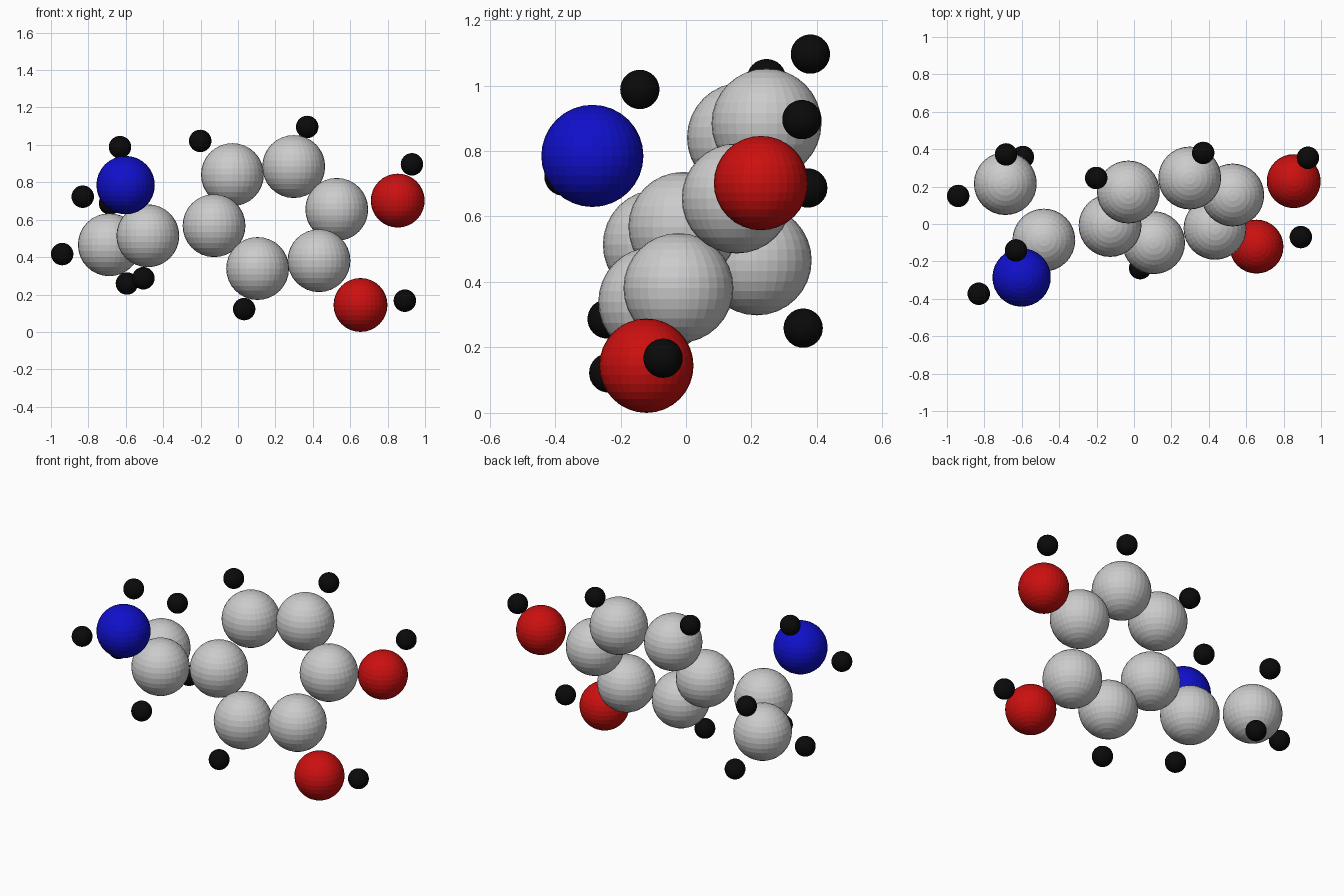
import bpy

if "Cube" in bpy.data.objects:
    bpy.data.objects.remove(bpy.data.objects["Cube"])


def colour(name, rgb):
    mat = bpy.data.materials.new(name)
    mat.diffuse_color = (*rgb, 1)
    mat.use_nodes = True
    mat.node_tree.nodes["Principled BSDF"].inputs["Base Color"].default_value = mat.diffuse_color
    return mat


# Atom kinds: radius and colour
KINDS = {
    "carbon": (0.168, None),
    "oxygen": (0.144, colour("red", (0.6, 0.005, 0.005))),
    "nitrogen": (0.156, colour("blue", (0.005, 0.005, 0.6))),
    "hydrogen": (0.060, colour("black", (0.003, 0.003, 0.003))),
}


def atom(kind, label, x, y, z):
    radius, mat = KINDS[kind]
    bpy.ops.mesh.primitive_uv_sphere_add(segments=32, ring_count=16, radius=radius, location=(x, y, z))
    ob = bpy.context.object
    ob.name = f"{kind}_{label}"
    if mat:
        ob.data.materials.append(mat)


# Tilted six-sided carbon ring
ring = [(-0.03, 0.171, 0.841), (0.298, 0.246, 0.884), (0.528, 0.155, 0.655),
        (0.433, -0.023, 0.381), (0.105, -0.10, 0.339), (-0.128, -0.008, 0.568)]
for i, p in enumerate(ring, 1):
    atom("carbon", f"ring_{i}", *p)

# Side chain with the nitrogen
atom("carbon", "chain_inner", -0.482, -0.086, 0.514)
atom("carbon", "chain_end", -0.688, 0.216, 0.466)
atom("nitrogen", "chain", -0.601, -0.286, 0.785)

# Two oxygens on the right of the ring
atom("oxygen", "upper", 0.854, 0.229, 0.702)
atom("oxygen", "lower", 0.655, -0.121, 0.144)

# Small hydrogens
hydrogens = {
    "nitrogen_top": (-0.631, -0.141, 0.988), "nitrogen_side": (-0.83, -0.373, 0.723),
    "ring_top_left": (-0.202, 0.246, 1.021), "ring_top_right": (0.37, 0.380, 1.096),
    "ring_bottom": (0.033, -0.236, 0.122),
    "oxygen_upper": (0.93, 0.354, 0.896), "oxygen_lower": (0.892, -0.07, 0.167),
    "chain_inner": (-0.506, -0.241, 0.287),
    "end_left": (-0.94, 0.15, 0.416), "end_low": (-0.594, 0.358, 0.259),
    "end_high": (-0.684, 0.372, 0.687),
}
for label, p in hydrogens.items():
    atom("hydrogen", label, *p)
